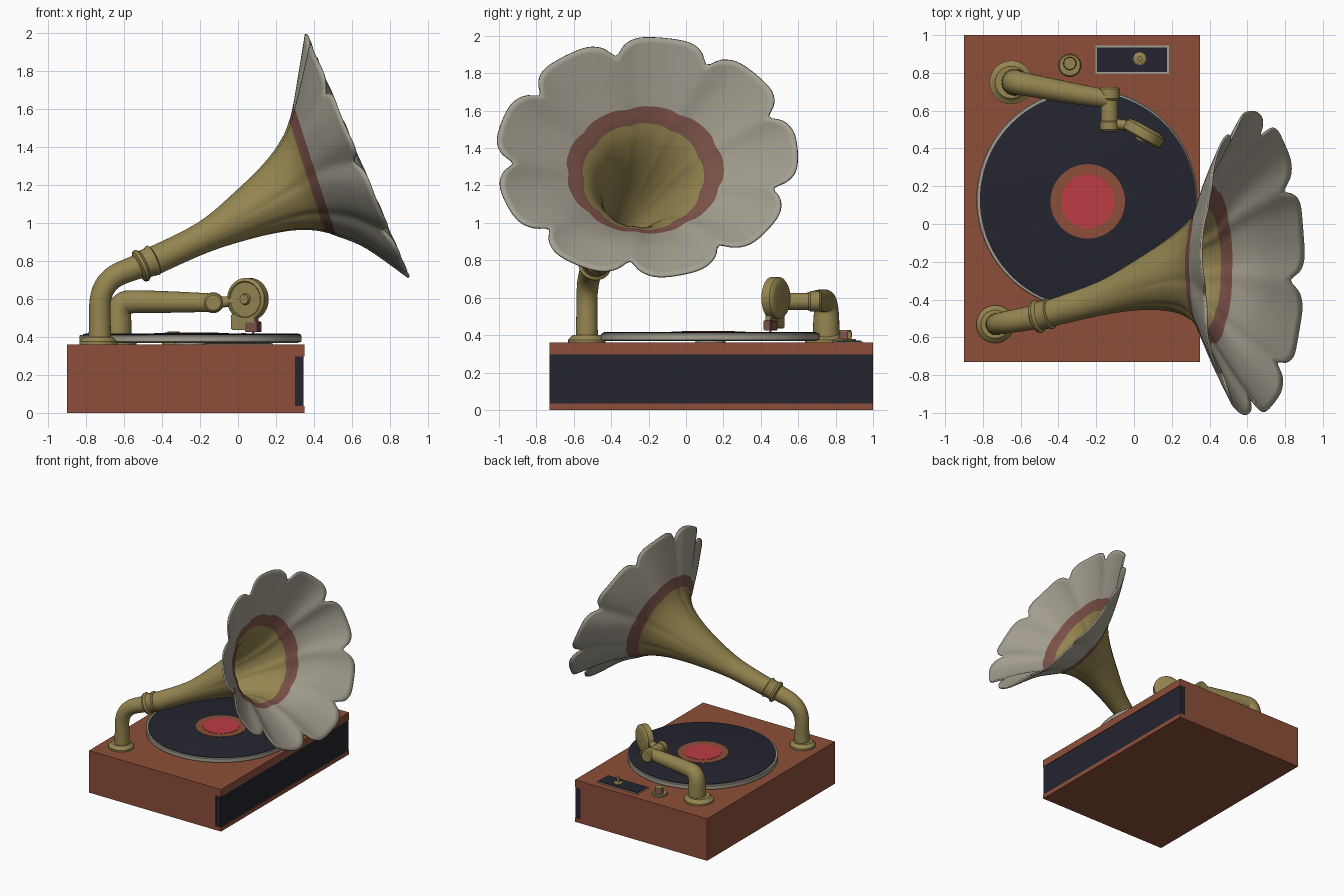
import bpy, bmesh, math
from mathutils import Vector, Matrix

if "Cube" in bpy.data.objects:
    bpy.data.objects.remove(bpy.data.objects["Cube"])


def mat(name, r, g, b):
    m = bpy.data.materials.new(name)
    m.diffuse_color = (r, g, b, 1)
    m.use_nodes = True
    m.node_tree.nodes["Principled BSDF"].inputs["Base Color"].default_value = m.diffuse_color
    return m


wood = mat("wood_brown", .27, .078, .042)
gold = mat("aged_brass", .30, .235, .08)
grey = mat("petal_grey", .37, .345, .28)
dark = mat("dark_navy", .017, .018, .028)
red = mat("label_red", .50, .045, .058)
ring = mat("band_brown", .20, .085, .065)


def finish(name, bm, mats, smooth=True):
    bmesh.ops.recalc_face_normals(bm, faces=bm.faces)
    me = bpy.data.meshes.new(name)
    bm.to_mesh(me)
    bm.free()
    ob = bpy.data.objects.new(name, me)
    bpy.context.collection.objects.link(ob)
    for m in mats:
        me.materials.append(m)
    if smooth:
        bpy.ops.object.select_all(action='DESELECT')
        ob.select_set(True)
        bpy.context.view_layer.objects.active = ob
        bpy.ops.object.shade_smooth_by_angle(angle=math.radians(35))
    return ob


def box(name, lo, hi, m, bevel=0, rot=0):
    bm = bmesh.new()
    lo, hi = Vector(lo), Vector(hi)
    bmesh.ops.create_cube(bm, size=1, matrix=Matrix.Translation((lo + hi) / 2)
                          @ Matrix.Rotation(rot, 4, 'Z') @ Matrix.Diagonal((hi - lo).to_4d()))
    if bevel:
        bmesh.ops.bevel(bm, geom=bm.edges[:], offset=bevel, segments=2, affect='EDGES')
    return finish(name, bm, [m], False)


def lathe(name, profile, loc, m, direction=(0, 0, 1), seg=48):
    """Revolve (radius, height) pairs about an axis, with closed ends."""
    bm = bmesh.new()
    mtx = Matrix.Translation(loc) @ Vector(direction).to_track_quat('Z', 'Y').to_matrix().to_4x4()
    rows = [[bm.verts.new(mtx @ Vector((r * math.cos(a), r * math.sin(a), h)))
             for a in (2 * math.pi * i / seg for i in range(seg))] for r, h in profile]
    skin(bm, rows)
    bm.faces.new(rows[0])
    bm.faces.new(rows[-1])
    return finish(name, bm, [m])


def skin(bm, rows, index=lambda k: 0):
    n = len(rows[0])
    for k in range(len(rows) - 1):
        for i in range(n):
            j = (i + 1) % n
            f = bm.faces.new((rows[k][i], rows[k][j], rows[k + 1][j], rows[k + 1][i]))
            f.material_index = index(k)


def spline(pts, t):
    """Catmull-Rom sample of a list of tuples at parameter t."""
    n = len(pts)
    i = max(0, min(int(t), n - 2))
    u = t - i
    p0, p1, p2, p3 = (pts[max(0, min(k, n - 1))] for k in range(i - 1, i + 3))
    return [.5 * (2 * b + (c - a) * u + (2 * a - 5 * b + 4 * c - d) * u * u
                  + (3 * b - a - 3 * c + d) * u ** 3) for a, b, c, d in zip(p0, p1, p2, p3)]


def tube(name, pts, m, sub=5, seg=28):
    """Sweep a circle along points (x, y, z, radius)."""
    s = [spline(pts, k / sub) for k in range((len(pts) - 1) * sub + 1)]
    bm = bmesh.new()
    rows, n = [], Vector((0, 1, .01))
    for k, (x, y, z, r) in enumerate(s):
        d = Vector(s[min(k + 1, len(s) - 1)][:3]) - Vector(s[max(k - 1, 0)][:3])
        d.normalize()
        n = (n - d * n.dot(d)).normalized()
        b = d.cross(n)
        rows.append([bm.verts.new(Vector((x, y, z)) + r * (n * math.cos(a) + b * math.sin(a)))
                     for a in (2 * math.pi * i / seg for i in range(seg))])
    skin(bm, rows)
    bm.faces.new(rows[0])
    bm.faces.new(rows[-1])
    return finish(name, bm, [m])


# Cabinet: main block, bottom and top lips, dark speaker panel on the right
box("cabinet", (-.9, -.73, 0), (.30, 1, .36), wood)
box("cabinet_bottom_lip", (.30, -.73, 0), (.35, 1, .035), wood)
box("cabinet_top_lip", (.30, -.73, .297), (.35, 1, .36), wood)
box("speaker_panel", (.30, -.729, .035), (.345, .999, .297), dark)

# Turntable and record
C = (-.25, .13, 0)
lathe("platter_spindle", [(.08, .35), (.08, .38)], C, grey)
lathe("platter", [(.56, .368), (.585, .375), (.585, .405), (.58, .41)], C, grey, seg=96)
lathe("record", [(.572, .405), (.572, .414), (.56, .417)], (-.244, .128, 0), dark, seg=96)
lathe("record_label_ring", [(.197, .41), (.197, .420)], (-.245, .12, 0), wood, seg=64)
lathe("record_label", [(.142, .41), (.142, .423)], (-.245, .12, 0), red, seg=64)

# Horn stand: flange, bent pipe and collar
lathe("horn_flange", [(.1, .36), (.1, .375), (.085, .39), (.075, .40)], (-.735, -.53, 0), gold)
tube("horn_pipe", [(-.727, -.53, .36, .06), (-.727, -.53, .48, .057), (-.725, -.53, .59, .056),
                   (-.700, -.525, .665, .058), (-.645, -.515, .72, .06), (-.56, -.50, .757, .063),
                   (-.47, -.48, .79, .066)], gold)
lathe("horn_collar", [(.066, -.055), (.085, -.045), (.09, -.03), (.076, -.015), (.076, .02),
                      (.083, .03), (.083, .04), (.066, .05)],
      (-.48, -.482, .788), gold, (.30, .07, .135))

# Horn bell: sections given by upper point, lower point, y centre and y radius
sections = [(-.50, .85, -.44, .725, -.48, .066),
            (-.21, .995, -.16, .85, -.395, .085),
            (0, 1.17, .08, .925, -.315, .135),
            (.15, 1.32, .26, .962, -.265, .195),
            (.235, 1.44, .38, .967, -.24, .26),
            (.275, 1.535, .46, .955, -.23, .33),
            (.297, 1.625, .52, .935, -.22, .425),
            (.325, 1.78, .68, .868, -.215, .60),
            (.362, 1.995, .905, .71, -.212, .808)]
SUB, SEG, NOTCH = 5, 216, math.radians(187)
last = len(sections) - 1
bm = bmesh.new()
rows = []
for k in range(last * SUB + 1):
    t0 = k / SUB
    row = []
    for i in range(SEG):
        a = 2 * math.pi * i / SEG
        p = abs(math.cos(4.5 * (a - NOTCH)))          # 1 at the seams between nine petals
        t = t0
        if t > 6:
            t = 6 + (t - 6) * (1 - .12 * p ** 5 - .09 * p ** 40)
        ux, uz, lx, lz, cy, ry = spline(sections, t)
        crease = 1 - .03 * min(1, max(0, t0 - 1) / 3) * p ** 8
        c, s = crease * math.cos(a), crease * math.sin(a)
        v = Vector(((ux + lx) / 2 + c * (ux - lx) / 2, cy + s * ry,
                    (uz + lz) / 2 + c * (uz - lz) / 2))
        curl = max(0, t0 - 6) / 2                      # petals cup slightly
        v += Vector((.92, 0, .39)) * (.02 * curl * (p ** 3 - .3))
        row.append(bm.verts.new(v))
    rows.append(row)
skin(bm, rows, lambda k: 0 if k < 5 * SUB else 1 if k < 6 * SUB else 2)
horn = finish("horn_bell", bm, [gold, ring, grey])
sol = horn.modifiers.new("thickness", 'SOLIDIFY')
sol.thickness = .012
sol.offset = 0

# Tone arm: flange, arm, elbow and tip
lathe("arm_flange", [(.115, .36), (.115, .375), (.095, .385), (.085, .40)], (-.65, .75, 0), gold)
tube("tone_arm", [(-.63, .75, .36, .072), (-.63, .75, .46, .07), (-.628, .75, .53, .066),
                  (-.60, .744, .575, .063), (-.54, .733, .585, .06), (-.34, .695, .583, .056),
                  (-.13, .66, .58, .048)], gold)
lathe("arm_elbow", [(.045, -.01), (.055, 0), (.055, .05), (.046, .06), (.046, .17), (.05, .175),
                    (.05, .215), (.04, .225)], (-.13, .715, .58), gold, (0, -1, 0), 32)
tube("arm_connector", [(-.13, .53, .58, .03), (-.06, .525, .585, .028),
                       (.03, .50, .595, .028)], gold)

# Sound box with needle holder
lathe("sound_box", [(.08, -.045), (.1, -.04), (.112, -.028), (.112, .02), (.095, .03), (.09, .024),
                    (.03, .024), (.025, .04)], (.05, .475, .598), gold, (-.48, -.87, 0))
box("needle_mount", (-.04, .455, .435), (.11, .495, .52), gold, .006, math.radians(-29))
box("needle_holder", (.04, .43, .425), (.12, .475, .48), ring, .004, math.radians(-29))
lathe("needle", [(.004, .415), (.012, .45)], (.08, .452, 0), red, seg=12)

# Speed knob behind the record
lathe("knob_base", [(.06, .355), (.06, .372), (.055, .378)], (-.34, .84, 0), gold, seg=32)
lathe("knob_stem", [(.036, .37), (.03, .42)], (-.34, .85, 0), ring, seg=24)
lathe("knob_cap", [(.032, .42), (.032, .428)], (-.34, .85, 0), gold, seg=24)

# Control plate with frame and small switch
box("control_frame", (-.205, .795, .355), (.185, .945, .366), grey)
box("control_plate", (-.195, .805, .36), (.175, .935, .370), dark)
lathe("switch_base", [(.034, .365), (.034, .376), (.028, .38)], (.03, .875, 0), gold, seg=24)
lathe("switch_lever", [(.01, .37), (.013, .42)], (.03, .875, 0), gold, seg=16)
